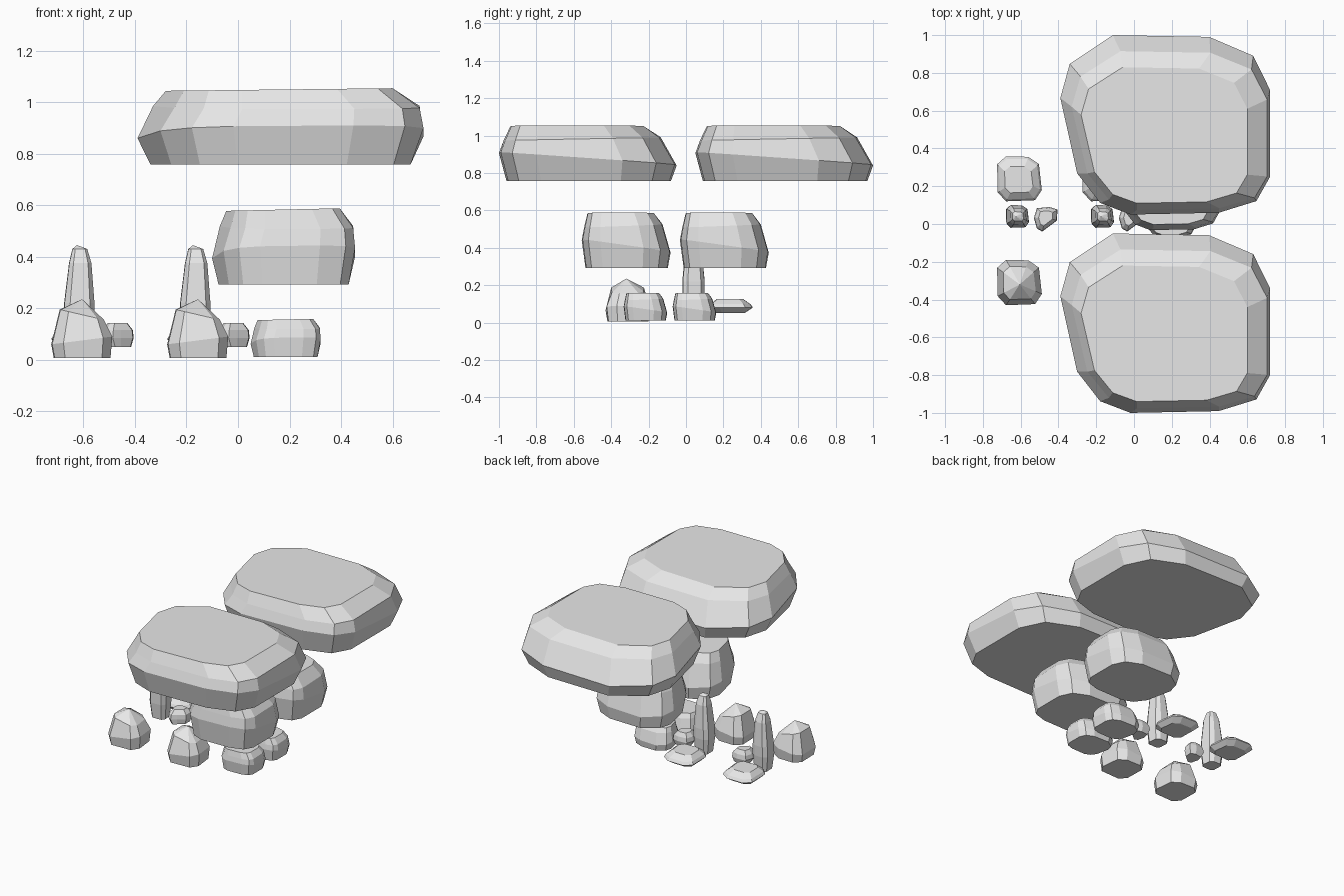
import bpy
import bmesh

cube = bpy.data.objects.get("Cube")
if cube:
    bpy.data.objects.remove(cube, do_unlink=True)

stone = bpy.data.materials.new("stone_grey")
stone.use_nodes = True
stone.diffuse_color = (0.8, 0.8, 0.8, 1)
stone.node_tree.nodes["Principled BSDF"].inputs["Base Color"].default_value = (0.8, 0.8, 0.8, 1)

# Rounded outlines inside a -1..1 square
SLAB = [(-.5, 1), (.42, .98), (.84, .77), (1, .39), (1, -.58), (.87, -.85),
        (.51, -.98), (-.33, -1), (-.62, -.87), (-.84, -.54), (-1, .3), (-.91, .68)]
PEBBLE = [(-.6, 1), (.4, .98), (.87, .66), (1, -.5), (.7, -.95), (-.6, -1),
          (-.97, -.6), (-1, .65)]
SHARD = [(-.75, .9), (.3, 1), (1, .8), (.95, -.1), (.2, -.65), (-.3, -1), (-.75, -.75), (-1, .1)]


def loft(name, outline, rings, apex=None):
    """Stack rings (x0, x1, y0, y1, z, tilt along x, tilt along y) into a faceted stone."""
    bm = bmesh.new()
    loops = []
    for x0, x1, y0, y1, z, tx, ty in rings:
        loops.append([bm.verts.new(((x0 + x1 + u * (x1 - x0)) / 2,
                                    (y0 + y1 + v * (y1 - y0)) / 2,
                                    z + u * tx + v * ty)) for u, v in outline])
    n = len(outline)
    for low, high in zip(loops, loops[1:]):
        for i in range(n):
            j = (i + 1) % n
            bm.faces.new((low[i], low[j], high[j], high[i]))
    bm.faces.new(loops[0])
    if apex:
        tip = bm.verts.new(apex)
        for i in range(n):
            bm.faces.new((loops[-1][i], loops[-1][(i + 1) % n], tip))
    else:
        bm.faces.new(loops[-1])
    bmesh.ops.recalc_face_normals(bm, faces=bm.faces)
    mesh = bpy.data.meshes.new(name)
    bm.to_mesh(mesh)
    bm.free()
    mesh.materials.append(stone)
    return mesh


def place(name, mesh, location, scale=(1, 1, 1)):
    obj = bpy.data.objects.new(name, mesh)
    obj.location = location
    obj.scale = scale
    bpy.context.collection.objects.link(obj)


# Slab boulders: one shape in three sizes, each as a front and back pair
slab = loft("slab_boulder", SLAB, [
    (-.505, .505, -.435, .445, .008, 0, 0),
    (-.555, .555, -.475, .475, .125, .005, -.033),
    (-.495, .540, -.450, .390, .232, 0, .008),
    (-.445, .435, -.415, .305, .299, .005, 0)])
for label, x, ys, z, size, height in (
        ("large", .165, (.525, -.525), .75, 1, 1),
        ("medium", .177, (.205, -.32), .284, .5, 1),
        ("small", .185, (.045, -.217), .007, .245, .5)):
    for side, y in zip(("back", "front"), ys):
        place(f"{label}_boulder_{side}", slab, (x, y, z), (size, size, height))

# Small stones, each repeated once along x
small_stones = {
    "pointed_rock": loft("pointed_rock", PEBBLE, [
        (-.715, -.495, -.42, -.20, .006, 0, 0),
        (-.725, -.488, -.43, -.19, .075, .015, 0),
        (-.692, -.520, -.40, -.225, .175, -.02, 0)], (-.605, -.32, .235)),
    "standing_stone": loft("standing_stone", PEBBLE, [
        (-.665, -.565, -.01, .09, .045, 0, 0),
        (-.678, -.556, -.02, .10, .15, 0, 0),
        (-.675, -.557, -.02, .10, .22, 0, 0),
        (-.656, -.569, -.005, .085, .375, 0, 0),
        (-.643, -.585, .015, .065, .43, 0, 0)], (-.625, .04, .445)),
    "pebble": loft("pebble", SHARD, [
        (-.510, -.415, -.03, .08, .05, 0, 0),
        (-.530, -.405, -.04, .09, .085, 0, 0),
        (-.525, -.408, -.035, .085, .115, 0, 0),
        (-.505, -.430, -.01, .07, .143, 0, 0)]),
    "flat_stone": loft("flat_stone", PEBBLE, [
        (-.695, -.520, .15, .315, .052, 0, 0),
        (-.725, -.488, .12, .358, .080, 0, 0),
        (-.715, -.498, .13, .345, .098, 0, 0),
        (-.685, -.535, .165, .305, .126, 0, 0)]),
}
for name, mesh in small_stones.items():
    for side, dx in (("right", 0), ("left", .45)):
        place(f"{name}_{side}", mesh, (dx, 0, 0))
